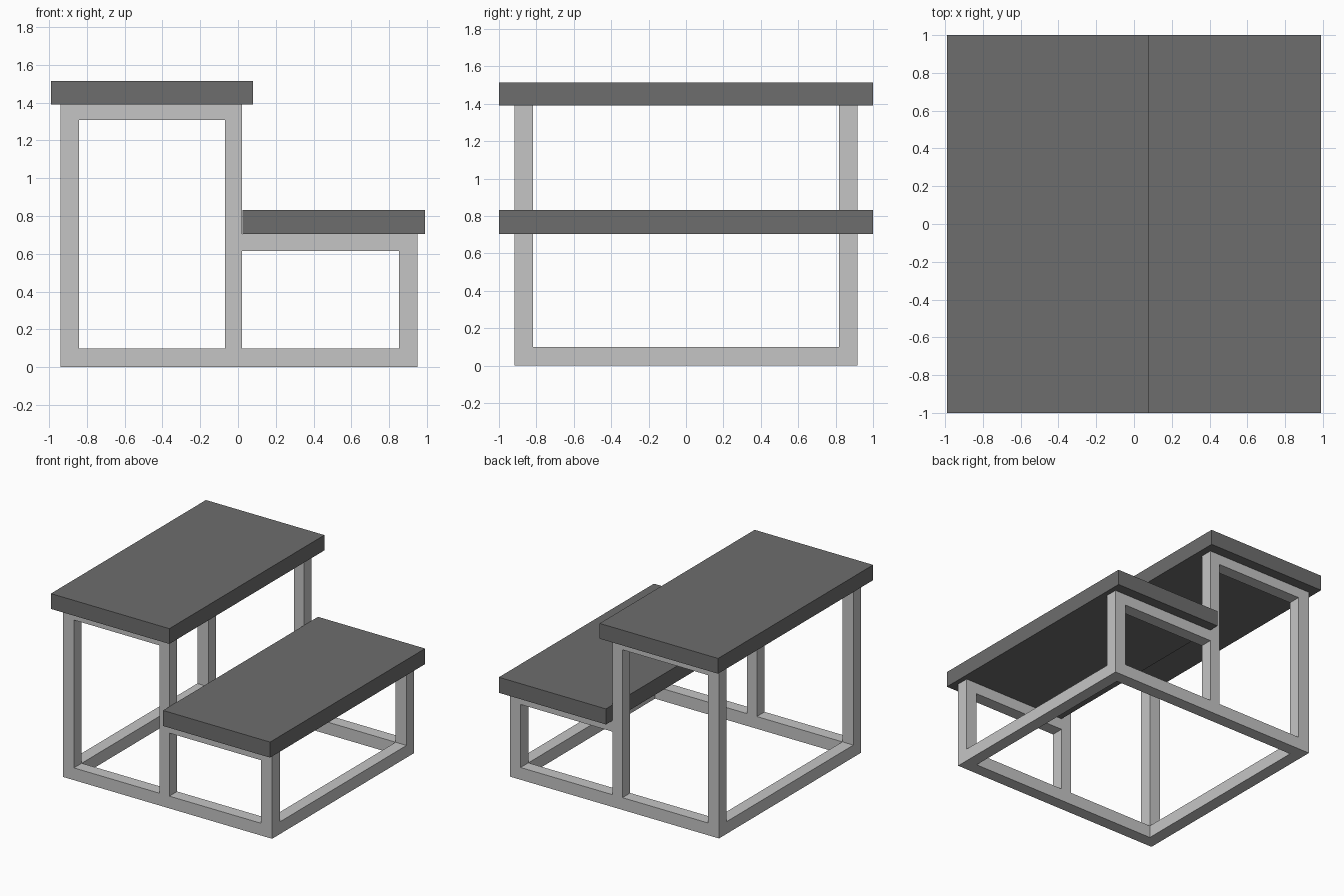
import bpy
import math

if "Cube" in bpy.data.objects:
    bpy.data.objects.remove(bpy.data.objects["Cube"])


def material(name, value):
    m = bpy.data.materials.new(name)
    m.diffuse_color = (value, value, value, 1)
    m.use_nodes = True
    m.node_tree.nodes["Principled BSDF"].inputs["Base Color"].default_value = m.diffuse_color
    return m


dark = material("dark grey", 0.155)
light = material("light grey", 0.56)


def box(name, mat, x0, x1, y0, y1, z0, z1):
    bpy.ops.mesh.primitive_cube_add(
        size=1, location=((x0 + x1) / 2, (y0 + y1) / 2, (z0 + z1) / 2))
    ob = bpy.context.object
    ob.name = name
    ob.scale = (x1 - x0, y1 - y0, z1 - z0)
    bpy.ops.object.transform_apply(location=False, rotation=False, scale=True)
    ob.data.materials.append(mat)
    return ob


def rect(x0, x1, z0, z1):
    return [(x0, z0), (x1, z0), (x1, z1), (x0, z1)]


def stepped_frame(name, y):
    # L-shaped outline with two rectangular openings, extruded along y
    outline = [(-0.94, 0), (0.95, 0), (0.95, 0.705), (0.022, 0.705),
               (0.022, 1.39), (-0.94, 1.39)]
    openings = [rect(-0.84, -0.068, 0.1, 1.307), rect(0.022, 0.852, 0.1, 0.615)]
    curve = bpy.data.curves.new(name, 'CURVE')
    curve.dimensions = '2D'
    curve.fill_mode = 'BOTH'
    curve.extrude = 0.05
    for loop in [outline] + openings:
        spline = curve.splines.new('POLY')
        spline.points.add(len(loop) - 1)
        for point, (x, z) in zip(spline.points, loop):
            point.co = (x, z, 0, 1)
        spline.use_cyclic_u = True
    curve.materials.append(light)
    ob = bpy.data.objects.new(name, curve)
    ob.location.y = y
    ob.rotation_euler.x = math.pi / 2
    bpy.context.collection.objects.link(ob)
    bpy.ops.object.select_all(action='DESELECT')
    ob.select_set(True)
    bpy.context.view_layer.objects.active = ob
    bpy.ops.object.convert(target='MESH')
    bpy.ops.object.shade_flat()


# Front and back frames
stepped_frame("front_frame", -0.867)
stepped_frame("back_frame", 0.867)

# Floor rails joining the frames
box("left_floor_rail", light, -0.94, -0.84, -0.817, 0.817, 0, 0.1)
box("right_floor_rail", light, 0.852, 0.95, -0.817, 0.817, 0, 0.1)

# Step boards
box("upper_step", dark, -0.99, 0.08, -1, 1, 1.39, 1.515)
box("lower_step", dark, 0.023, 0.99, -1, 1, 0.705, 0.832)
